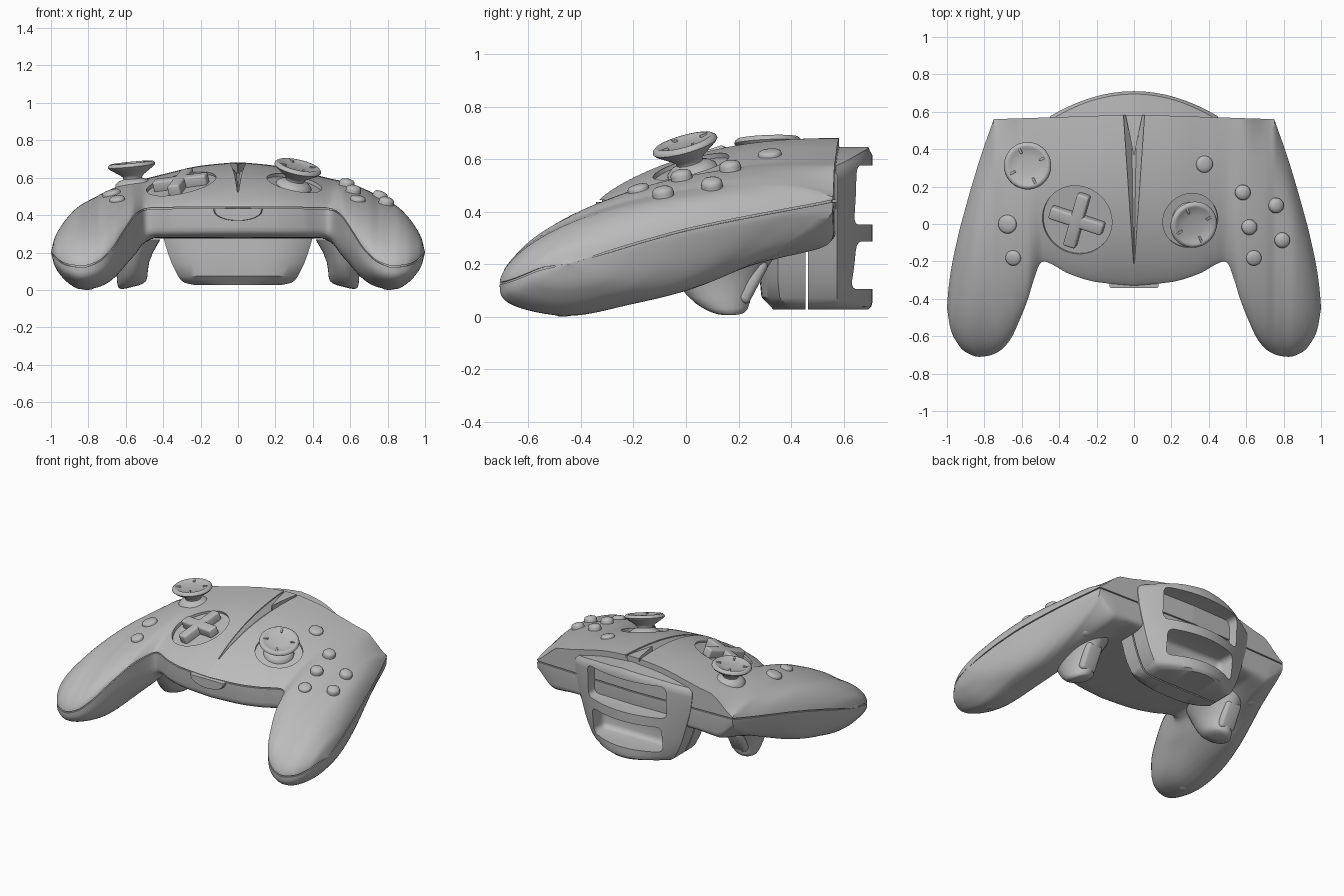
import bpy, bmesh, math
from mathutils import Vector, Matrix

if bpy.data.objects.get("Cube"):
    bpy.data.objects.remove(bpy.data.objects["Cube"])

grey = bpy.data.materials.new("grey_plastic")
grey.use_nodes = True
grey.diffuse_color = (0.5, 0.5, 0.5, 1)
grey.node_tree.nodes["Principled BSDF"].inputs["Base Color"].default_value = (0.5, 0.5, 0.5, 1)


# ---------- helpers ----------
def curve(*pts):
    """Smooth monotone interpolation through (x, value) points."""
    s = [(b[1] - a[1]) / (b[0] - a[0]) for a, b in zip(pts, pts[1:])]
    m = [s[0]] + [2 * a * b / (a + b) if a * b > 0 else 0 for a, b in zip(s, s[1:])] + [s[-1]]

    def f(x):
        x = min(max(x, pts[0][0]), pts[-1][0])
        i = 0
        while i < len(s) - 1 and x > pts[i + 1][0]:
            i += 1
        h = pts[i + 1][0] - pts[i][0]
        t = (x - pts[i][0]) / h
        return (pts[i][1] * (1 + 2 * t) * (1 - t) ** 2 + h * m[i] * t * (1 - t) ** 2
                + pts[i + 1][1] * t * t * (3 - 2 * t) + h * m[i + 1] * t * t * (t - 1))
    return f


def step(a, b, x):
    t = min(max((x - a) / (b - a), 0), 1)
    return t * t * (3 - 2 * t)


def finish(name, bm, matrix=None):
    bmesh.ops.remove_doubles(bm, verts=bm.verts[:], dist=1e-5)
    bmesh.ops.recalc_face_normals(bm, faces=bm.faces[:])
    if bm.calc_volume(signed=True) < 0:
        bmesh.ops.reverse_faces(bm, faces=bm.faces[:])
    if matrix:
        bm.transform(matrix)
    me = bpy.data.meshes.new(name)
    bm.to_mesh(me)
    bm.free()
    me.materials.append(grey)
    ob = bpy.data.objects.new(name, me)
    bpy.context.scene.collection.objects.link(ob)
    return ob


def activate(ob):
    bpy.ops.object.select_all(action='DESELECT')
    ob.select_set(True)
    bpy.context.view_layer.objects.active = ob


def smooth(ob, angle=35):
    activate(ob)
    bpy.ops.object.shade_smooth_by_angle(angle=math.radians(angle))


def loft(name, rings, matrix=None, cap=True):
    """Skin closed rings of equal size; caps are strips between opposite points."""
    bm = bmesh.new()
    vs = [[bm.verts.new(p) for p in r] for r in rings]
    n = len(rings[0])
    for a, b in zip(vs, vs[1:]):
        for i in range(n):
            j = (i + 1) % n
            bm.faces.new((a[i], a[j], b[j], b[i]))
    if cap:
        for r in (vs[0], vs[-1]):
            for i in range(n // 2 - 1):
                bm.faces.new((r[i], r[i + 1], r[n - 2 - i], r[n - 1 - i]))
    return finish(name, bm, matrix)


def lathe(name, profile, matrix, n=40):
    ang = [2 * math.pi * i / n for i in range(n)]
    return loft(name, [[(r * math.cos(a), r * math.sin(a), h) for a in ang] for r, h in profile],
                matrix, cap=False)


def box(name, size, matrix, bevel=0.01):
    bm = bmesh.new()
    bmesh.ops.create_cube(bm, size=1)
    bm.transform(Matrix.Diagonal((*size, 1)))
    bmesh.ops.bevel(bm, geom=bm.edges[:], offset=bevel, segments=3, profile=0.5, affect='EDGES')
    return finish(name, bm, matrix)


def cut(ob, cutters):
    activate(ob)
    for c in cutters:
        c.hide_render = True
        mod = ob.modifiers.new("cut", 'BOOLEAN')
        mod.operation, mod.solver, mod.object = 'DIFFERENCE', 'EXACT', c
        bpy.ops.object.modifier_apply(modifier=mod.name)
        bpy.data.objects.remove(c)


# ---------- shell outline and heights, all as functions of |x| ----------
front_y = curve((0, -.33), (.2, -.31), (.35, -.265), (.44, -.215), (.48, -.2), (.5, -.208), (.53, -.28),
                (.567, -.4), (.61, -.51), (.663, -.62), (.72, -.68), (.78, -.705), (.83, -.71),
                (.9, -.685), (.95, -.63), (.98, -.565), (1, -.45))
side_y = curve((.75, .56), (.82, .36), (.86, .23), (.9, .09), (.94, -.06), (.97, -.2), (.985, -.29),
               (.995, -.38), (1, -.45))
front_seam = curve((0, .44), (.45, .437), (.5, .43), (.55, .4), (.6, .33), (.68, .21), (.75, .15),
                   (.83, .125), (.9, .132), (.95, .15), (1, .2))
side_seam = curve((-.7, .13), (-.45, .2), (0, .33), (.56, .44))
crown = curve((0, .68), (.2, .66), (.4, .615), (.5, .59), (.6, .57), (.7, .54), (.75, .515), (.8, .49),
              (.85, .46), (.9, .41), (.95, .34), (.98, .28), (1, .2))
belly = curve((0, .28), (.44, .28), (.5, .245), (.55, .16), (.6, .095), (.65, .05), (.7, .018), (.75, 0),
              (.8, -.006), (.85, 0), (.9, .03), (.95, .08), (.98, .13), (1, .2))
belly_rise = curve((-.75, .02), (-.5, 0), (-.2, .2), (0, .35), (.3, .7), (.56, .93))


def back_y(x):
    return .585 - .033 * x if x < .75 else side_y(x)


def seam(x, t):
    return front_seam(x) * (1 - t) + side_seam(back_y(x)) * t


def frac(x, y):
    return min(max((y - front_y(x)) / max(back_y(x) - front_y(x), 1e-6), 0), 1)


def top(x, y):
    x = abs(x)
    t, zf, h = frac(x, y), front_seam(x), crown(x)
    g = (1 - (1 - t) ** 2.3) ** (.85 - .24 * step(.48, .75, x))
    z = zf + (h - zf) * g - (h - side_seam(back_y(x))) * t ** 8 * step(.58, .8, x)
    return max(z, seam(x, t))


def bottom(x, y):
    x = abs(x)
    t = frac(x, y)
    z = seam(x, t)
    n = 8 - 4.9 * step(.44, .6, x) if t < .5 else 10 - 7 * step(.7, .82, x)
    e = max(1 - abs(2 * t - 1) ** n, 0) ** (1 / n) * (1 - .75 * t ** 6 * step(.62, .78, x))
    b = belly(x)
    return z - max(z - b - (.28 - b) * belly_rise(y), 0) * e


def on_surface(f, x, y, sign=1, tilt=1):
    """Matrix whose origin lies on the shell and whose z axis is its normal."""
    d = .03
    n = Vector((tilt * (f(x - d, y) - f(x + d, y)) / (2 * d),
                tilt * (f(x, y - d) - f(x, y + d)) / (2 * d), 1)) * sign
    q = Vector((0, 0, 1)).rotation_difference(n.normalized())
    return Matrix.Translation((x, y, f(x, y))) @ q.to_matrix().to_4x4()


# ---------- main shell with a seam groove ----------
def groove(x, outline, sign, depth):
    """Outline point pushed into the shell along the outline normal."""
    a, d = abs(x), .002
    slope = (outline(min(a + d, 1)) - outline(max(a - d, 0))) / (min(a + d, 1) - max(a - d, 0))
    n = Vector((-slope, 1)).normalized() * sign * depth
    return math.copysign(1, x) * (a - n.x), outline(a) - n.y


def section(x):
    a = abs(x)
    yf, yb = front_y(a), back_y(a)
    k = min(1, (yb - yf) * 4)
    gap = .004 * k
    zf, zb = front_seam(a), side_seam(yb)
    ys = [yf + (yb - yf) * (1 - math.cos(math.pi * i / 44)) / 2 for i in range(45)]
    gb, gf = groove(x, back_y, 1, .01 * k), groove(x, front_y, -1, .01 * k)
    return ([(x, y, top(x, y) + gap) for y in ys] + [(x, yb, zb + gap), (*gb, zb + gap), (*gb, zb - gap)]
            + [(x, y, bottom(x, y) - gap) for y in reversed(ys)] + [(*gf, zf - gap), (*gf, zf + gap)])


half = [i / 80 for i in range(1, 76)] + [.95 + .05 * math.sin(math.pi / 2 * i / 10) for i in range(2, 11)]
shell = loft("shell", [section(x) for x in [-v for v in reversed(half)] + [0] + half], cap=False)

# recesses for the cross pad, right stick and centre wedge
pad_m = on_surface(top, -.305, .02)
sticks = {"right_side_stick": on_surface(top, -.56, .315, 1, .6) @ Matrix.Translation((0, 0, .012)),
          "left_side_stick": on_surface(top, .302, .018)}
dish = [(0, -.022), (.15, -.022), (.15, .15), (0, .15)]
pad_cut = lathe("pad_cutter", [(r * 1.26, h) for r, h in dish], pad_m, 64)
stick_cut = lathe("stick_cutter", dish, sticks["left_side_stick"], 64)
wedge = []
for i in range(9):
    f = i / 8
    y, w = -.21 + .83 * f, .003 + .056 * f
    z, d = top(0, y), .004 + .055 * f
    wedge.append([(-w, y, z - .01 * f), (-w, y, z + .1), (w, y, z + .1), (w, y, z - .01 * f),
                  (w * .25, y, z - d), (-w * .25, y, z - d)])
cut(shell, [pad_cut, stick_cut, loft("wedge_cutter", wedge)])
smooth(shell, 32)

# triangular insert filling the back of the wedge
insert = [(y, w, top(0, y)) for y, w in ((.37, .002), (.44, .016), (.51, .03), (.582, .045))]
loft("wedge_insert", [[(-w, y, z - .075), (-w, y, z), (w, y, z), (w, y, z - .075)] for y, w, z in insert])

# ---------- cross pad ----------
for i in range(2):
    smooth(box(f"cross_pad_bar_{i + 1}", (.3, .068, .065 + .001 * i),
               pad_m @ Matrix.Rotation(math.radians(-17 + 90 * i), 4, 'Z'), .012))

# ---------- thumb sticks ----------
stick_profile = [(0, -.04), (.1, -.04), (.095, -.012), (.075, .004), (.05, .012), (.052, .022), (.065, .034),
                 (.118, .07), (.127, .08), (.125, .09), (.115, .098), (.105, .099), (.095, .093),
                 (.05, .087), (0, .086)]
for name, m in sticks.items():
    smooth(lathe(name, stick_profile, m, 48), 50)
    for i in range(4):
        spin = Matrix.Rotation(math.radians(25 + 90 * i), 4, 'Z') @ Matrix.Translation((.088, 0, .092))
        smooth(box(f"{name}_grip_{i + 1}", (.035, .012, .014), m @ spin, .003))

# ---------- buttons ----------
buttons = [("menu_button", .375, .32, .045, .025), ("face_button_1", .58, .17, .041, .04),
           ("face_button_2", .755, .1, .041, .04), ("face_button_3", .615, -.015, .041, .04),
           ("face_button_4", .79, -.085, .041, .04), ("lower_button", .64, -.18, .041, .025),
           ("side_button_1", -.675, 0, .05, .025), ("side_button_2", -.645, -.18, .041, .025)]
for name, x, y, r, h in buttons:
    prof = [(0, -.04), (r, -.04), (r, h * .45), (r * .93, h * .7), (r * .75, h * .88), (r * .4, h), (0, h * 1.03)]
    smooth(lathe(name, prof, on_surface(top, x, y), 28), 50)

# ---------- front tab ----------
tab = [(.13 * math.cos(a), .425 - .055 * math.sin(a)) for a in [math.pi * i / 16 for i in range(17)]]
tab += [(-.13, .436), (-.045, .437), (.045, .437), (.13, .436), (.131, .43)]
smooth(loft("front_tab", [[(x * k, y, .4 + (z - .4) * k) for x, z in tab]
                          for y, k in ((-.29, 1), (-.336, 1), (-.343, .95))]))

# ---------- rear housing: front and back halves ----------
us = [math.cos(math.pi * i / 24) for i in range(25)]
width = curve((0, .23), (.02, .285), (.08, .32), (.4, .39), (.94, .45), (1, .44))


def plan(s, yf, yb):
    w = width(s)
    pts = [(u * w, yb(u)) for u in us] + [(u * w, yf(u)) for u in reversed(us)]
    return [(x, y, .026 + (crown(abs(x)) - .061) * s) for x, y in pts]


low = (0, .006, .02, .045, .08, .2, .3, .4, .48)
smooth(loft("housing_front", [plan(s, lambda u: .34 - .06 * step(-.03, .11, s) + .07 * abs(u) ** 4,
                                   lambda u: .455) for s in low]))
rear = loft("housing_rear", [plan(s, lambda u: .465, lambda u: .575 + .135 * (1 - u * u)
                                  - .015 * (1 - step(0, .03, s)) - .015 * step(.95, 1, s))
                             for s in low + (.6, .75, .9, .95, .98, 1)])
slots = [box("slot_cutter", (w, .3, h), Matrix.Translation((0, .67, z)), .035)
         for w, h, z in ((.53, .18, .195), (.60, .225, .463))]
cut(rear, slots)
smooth(rear)

# ---------- underside triggers and screws, mirrored ----------
for side, sx in (("left", 1), ("right", -1)):
    rings = []
    for y0, y1, z, rx in ((-.1, .36, .27, .15), (-.07, .32, .2, .11), (-.04, .28, .14, .09), (0, .25, .085, .083),
                          (.04, .242, .05, .08), (.075, .235, .03, .074), (.1, .225, .02, .06), (.13, .2, .016, .035)):
        ring = [2 * math.pi * i / 32 for i in range(32)]
        rings.append([(sx * (.565 + rx * math.cos(a)), (y0 + y1) / 2 + (y1 - y0) / 2 * math.sin(a),
                       z - .25 * rx * math.cos(a) * step(.2, .05, z)) for a in ring])
    smooth(loft(side + "_trigger_post", rings), 50)
    lean = Matrix.Translation((sx * .57, .25, .135)) @ Matrix.Rotation(math.radians(-28), 4, 'X')
    smooth(box(side + "_trigger", (.115, .06, .18), lean, .022))
    for i, (x, y) in enumerate(((.8, -.47), (.68, .34))):
        smooth(lathe(f"{side}_screw_{i + 1}", [(0, -.02), (.026, -.02), (.026, .002), (.018, .006), (0, .007)],
                     on_surface(bottom, sx * x, y, -1), 20))
